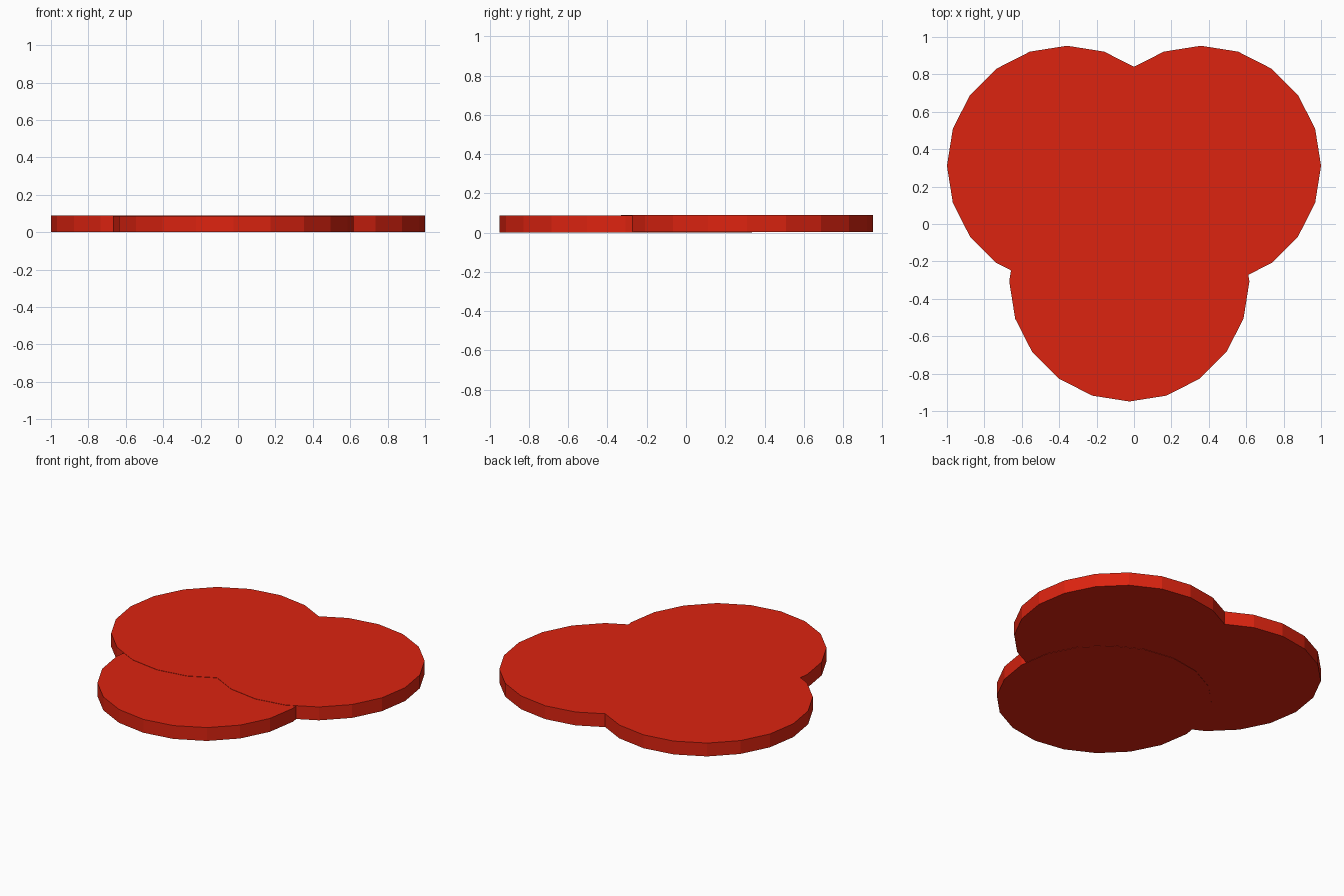
import bpy

if "Cube" in bpy.data.objects:
    bpy.data.objects.remove(bpy.data.objects["Cube"])

red = bpy.data.materials.new("bright red")
red.diffuse_color = (0.72, 0.017, 0.005, 1)
red.use_nodes = True
red.node_tree.nodes["Principled BSDF"].inputs["Base Color"].default_value = red.diffuse_color

RADIUS, THICK = 0.642, 0.088


def disc(name, x, y, base):
    """Flat 20-sided disc resting at height base."""
    bpy.ops.mesh.primitive_cylinder_add(
        vertices=20, radius=RADIUS, depth=THICK,
        location=(x, y, base + THICK / 2))
    ob = bpy.context.object
    ob.name = name
    ob.data.materials.append(red)


# Two rear discs sit a hair above the front one
for side, label in ((-1, "left"), (1, "right")):
    disc(f"rear_{label}_disc", side * 0.358, 0.311, 0.002)

# Front disc, slightly off centre
disc("front_disc", -0.025, -0.307, 0)
